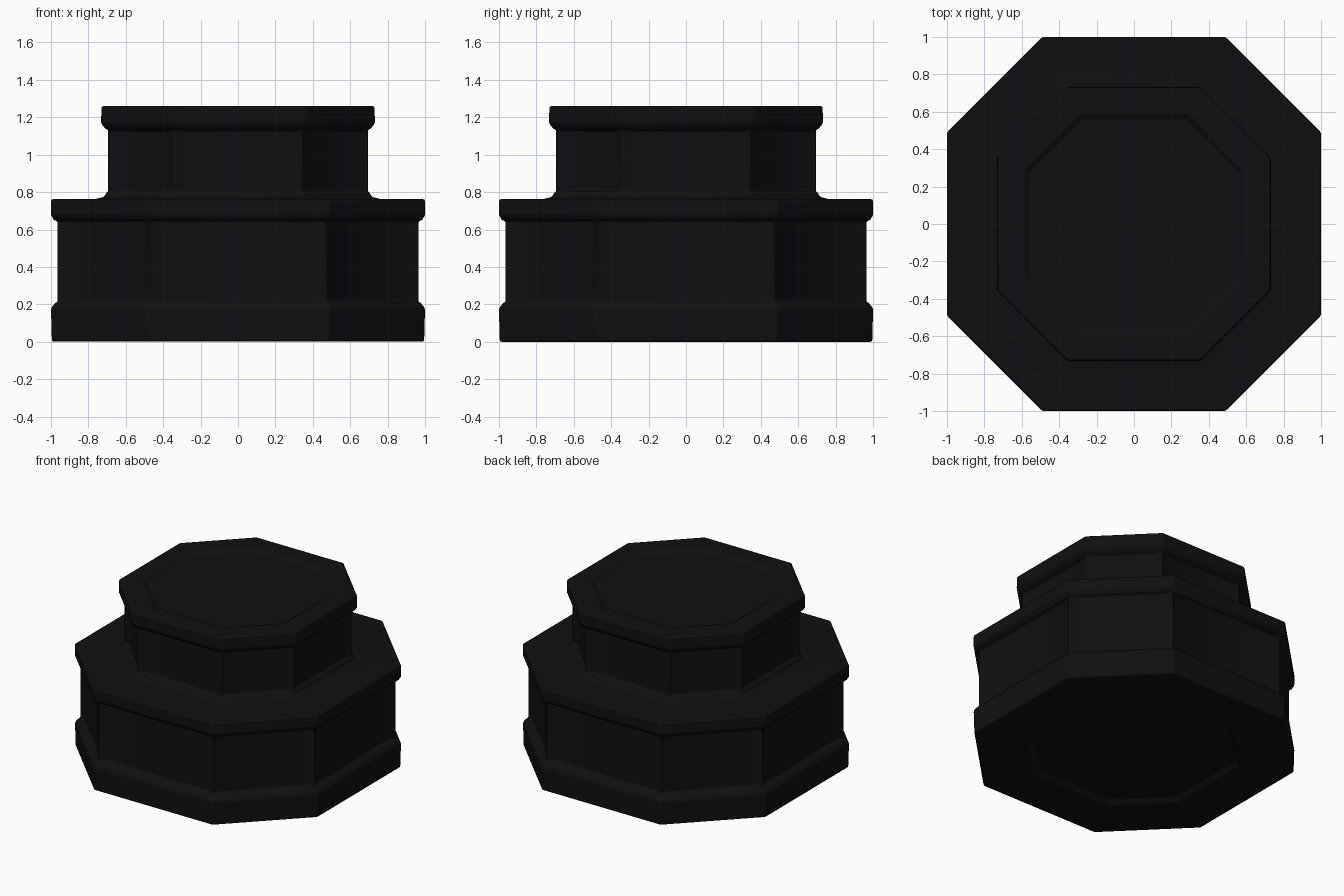
import bpy, bmesh

if "Cube" in bpy.data.objects:
    bpy.data.objects.remove(bpy.data.objects["Cube"])

CORNER = 0.49  # corner offset of the octagon relative to its half width


def octagon(bm, r, z):
    c = r * CORNER
    pts = [(c, -r), (r, -c), (r, c), (c, r), (-c, r), (-r, c), (-r, -c), (-c, -r)]
    return [bm.verts.new((x, y, z)) for x, y in pts]


# (half width, height) from the underside recess, up the outside, to the top recess
profile = [
    (0.63, 0.03), (0.66, 0.0),
    (0.995, 0.0), (1.0, 0.18), (0.97, 0.215),          # base plinth
    (0.97, 0.65), (1.0, 0.67), (1.0, 0.762),           # lower wall and rim
    (0.765, 0.762), (0.715, 0.775), (0.70, 0.805),     # cove under upper tier
    (0.70, 1.13), (0.732, 1.165), (0.73, 1.26),        # upper wall and rim
    (0.582, 1.26), (0.565, 1.24),                      # top recess
]
PANELS = {4: 0.06, 10: 0.075}  # profile segment -> post width

bm = bmesh.new()
rings = [octagon(bm, r, z) for r, z in profile]
bm.faces.new(list(reversed(rings[0])))
bm.faces.new(rings[-1])
walls = {k: [] for k in PANELS}
for k, (a, b) in enumerate(zip(rings, rings[1:])):
    for i in range(8):
        j = (i + 1) % 8
        f = bm.faces.new((a[i], a[j], b[j], b[i]))
        if k in PANELS:
            walls[k].append(f)

# Sunken panels between the corner posts
bm.normal_update()
for k, faces in walls.items():
    bmesh.ops.inset_individual(bm, faces=faces, thickness=PANELS[k], depth=-0.022)
    for f in faces:
        mid = f.calc_center_median().z
        for v in f.verts:
            v.co.z += (PANELS[k] - 0.02) * (1 if v.co.z > mid else -1)
bmesh.ops.recalc_face_normals(bm, faces=bm.faces)

mesh = bpy.data.meshes.new("octagonal_pedestal")
bm.to_mesh(mesh)
bm.free()
pedestal = bpy.data.objects.new("octagonal_pedestal", mesh)
bpy.context.collection.objects.link(pedestal)

# Softened edges
bevel = pedestal.modifiers.new("soft_edges", "BEVEL")
bevel.width = 0.014
bevel.segments = 2
bevel.limit_method = "ANGLE"
bevel.angle_limit = 0.5

black = bpy.data.materials.new("black")
black.diffuse_color = (0.005, 0.005, 0.005, 1)
black.use_nodes = True
black.node_tree.nodes["Principled BSDF"].inputs["Base Color"].default_value = black.diffuse_color
mesh.materials.append(black)

bpy.context.view_layer.objects.active = pedestal
pedestal.select_set(True)
bpy.ops.object.shade_smooth_by_angle(angle=0.6)
